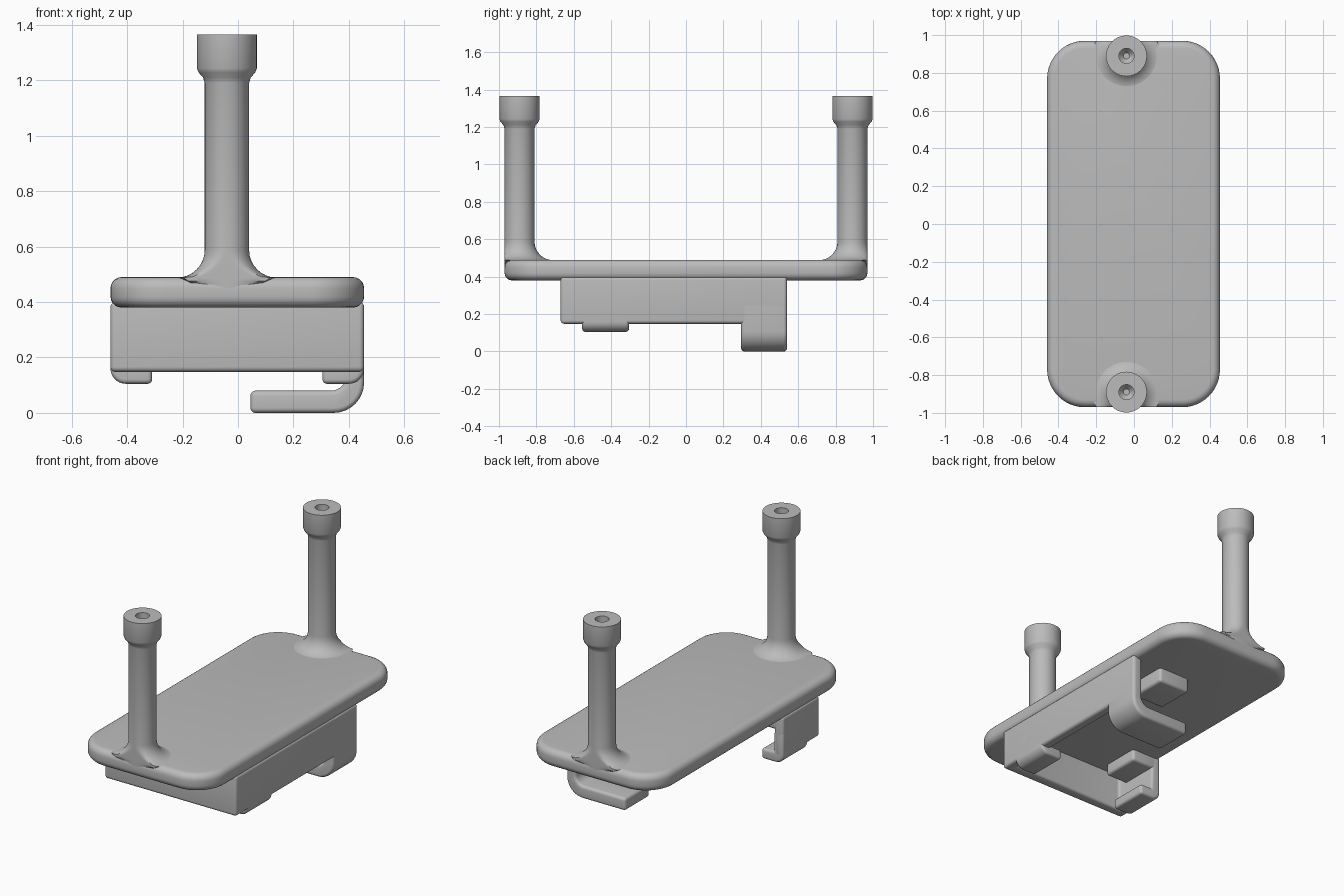
import bpy, bmesh, math
from mathutils import Vector

cube = bpy.data.objects.get("Cube")
if cube:
    bpy.data.objects.remove(cube, do_unlink=True)

grey = bpy.data.materials.new("plain grey")
grey.use_nodes = True
colour = (0.5, 0.5, 0.5, 1)
grey.diffuse_color = colour
grey.node_tree.nodes["Principled BSDF"].inputs["Base Color"].default_value = colour


def finish(name, bm, angle=35):
    bmesh.ops.recalc_face_normals(bm, faces=bm.faces)
    mesh = bpy.data.meshes.new(name)
    bm.to_mesh(mesh)
    bm.free()
    mesh.materials.append(grey)
    obj = bpy.data.objects.new(name, mesh)
    bpy.context.collection.objects.link(obj)
    bpy.ops.object.select_all(action='DESELECT')
    obj.select_set(True)
    bpy.context.view_layer.objects.active = obj
    bpy.ops.object.shade_smooth_by_angle(angle=math.radians(angle))
    return obj


def rounded(corners, steps=8):
    """Outline from (u, v, radius) corners, each turned into an arc."""
    out = []
    for i, (u, v, r) in enumerate(corners):
        p = Vector((u, v))
        if r == 0:
            out.append(p)
            continue
        a = (Vector(corners[i - 1][:2]) - p).normalized()
        b = (Vector(corners[(i + 1) % len(corners)][:2]) - p).normalized()
        centre = p + (a + b) * r
        for k in range(steps + 1):
            t = math.pi / 2 * k / steps
            out.append(centre - b * r * math.cos(t) - a * r * math.sin(t))
    return out


def prism(name, outline, axis, lo, hi, edge):
    """Extrude an outline along z (xy outline) or y (xz outline), rounding its edges."""
    bm = bmesh.new()
    place = (lambda p, h: (p.x, p.y, h)) if axis == 'z' else (lambda p, h: (p.x, h, p.y))
    face = bm.faces.new([bm.verts.new(place(p, lo)) for p in outline])
    new = bmesh.ops.extrude_face_region(bm, geom=[face])['geom']
    shift = Vector(place(Vector((0, 0)), hi - lo))
    bmesh.ops.translate(bm, vec=shift, verts=[g for g in new if isinstance(g, bmesh.types.BMVert)])
    bmesh.ops.recalc_face_normals(bm, faces=bm.faces)
    sharp = [e for e in bm.edges if e.calc_face_angle(0) > 0.6]
    bmesh.ops.bevel(bm, geom=sharp, offset=edge, segments=5, profile=0.5, affect='EDGES')
    return finish(name, bm)


def box(name, x0, x1, y0, y1, z0, z1, edge=0.018):
    pts = [Vector(p) for p in ((x0, y0), (x1, y0), (x1, y1), (x0, y1))]
    return prism(name, pts, 'z', z0, z1, edge)


LEFT, RIGHT, END = 0.455, -0.46, 0.97

# Rounded main plate
prism("plate", rounded([(RIGHT, -END, 0.2), (LEFT, -END, 0.2), (LEFT, END, 0.2), (RIGHT, END, 0.2)], 12),
      'z', 0.38, 0.49, 0.04)


# Posts: lathed, flared at the foot, collared and drilled at the top
def post(name, y):
    flare = 0.1
    profile = [(0, 0.43), (0.08, 0.43), (0.16, 0.475)]
    for k in range(9):
        t = math.pi / 2 * k / 8
        profile.append((0.08 + flare * (1 - math.sin(t)), 0.488 + flare * (1 - math.cos(t))))
    profile += [(0.08, 1.19), (0.086, 1.21), (0.102, 1.228), (0.108, 1.243), (0.108, 1.365),
                (0.04, 1.365), (0.04, 1.31), (0.016, 1.28), (0, 1.28)]
    bm = bmesh.new()
    verts = [bm.verts.new((r, 0, z)) for r, z in profile]
    edges = [bm.edges.new(pair) for pair in zip(verts, verts[1:])]
    bmesh.ops.spin(bm, geom=verts + edges, cent=(0, 0, 0), axis=(0, 0, 1),
                   angle=math.tau, steps=48, use_merge=True)
    bmesh.ops.remove_doubles(bm, verts=bm.verts, dist=0.0001)
    # The flare is cut off flush with the end of the plate
    for v in bm.verts:
        v.co += Vector((-0.04, y, 0))
        if v.co.z < 0.7:
            v.co.y = max(-END, min(END, v.co.y))
    finish(name, bm)


post("front_post", -0.89)
post("back_post", 0.89)

# Skirt under the plate: front wall, long left wall and short right wall
inner = 0.065
skirt = [(RIGHT, -0.67), (LEFT, -0.67), (LEFT, 0.54), (LEFT - inner, 0.54), (LEFT - inner, -0.605),
         (RIGHT + inner, -0.605), (RIGHT + inner, -0.305), (RIGHT, -0.305)]
prism("skirt_wall", [Vector(p) for p in skirt], 'z', 0.148, 0.4, 0.018)

# Front feet curl inward under the skirt, with a stop block above each
for side, x, s in (("left", LEFT, -1), ("right", RIGHT, 1)):
    foot = [(x, 0.3, 0), (x, 0.105, 0.055), (x + s * 0.15, 0.105, 0), (x + s * 0.15, 0.17, 0),
            (x + s * inner, 0.17, 0), (x + s * inner, 0.3, 0)]
    prism(side + "_foot", rounded(foot), 'y', -0.555, -0.305, 0.016)
    lo, hi = sorted((x + s * 0.03, x + s * 0.21))
    box(side + "_stop", lo, hi, -0.555, -0.305, 0.31, 0.4)

# Long back hook with a rounded bend, and its stop block
hook = [(LEFT, 0.4, 0), (LEFT, 0, 0.11), (0.045, 0, 0), (0.045, 0.08, 0),
        (LEFT - inner, 0.08, 0.055), (LEFT - inner, 0.4, 0)]
prism("back_hook", rounded(hook), 'y', 0.295, 0.54, 0.018)
box("back_stop", 0.03, 0.25, 0.295, 0.54, 0.29, 0.4)
